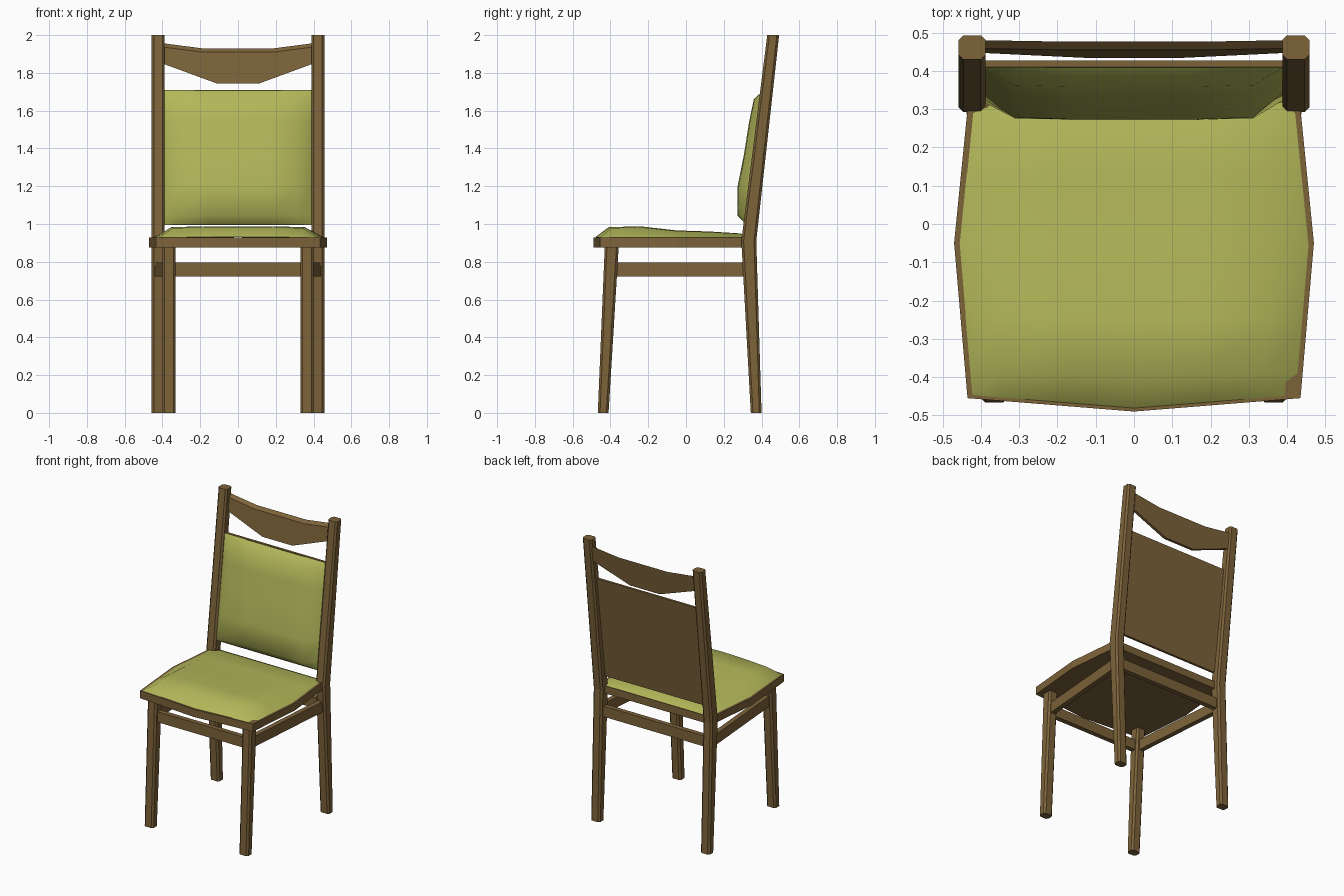
import bpy, bmesh, math

if "Cube" in bpy.data.objects:
    bpy.data.objects.remove(bpy.data.objects["Cube"])

def material(name, rgb):
    m = bpy.data.materials.new(name)
    m.diffuse_color = (*rgb, 1)
    m.use_nodes = True
    m.node_tree.nodes["Principled BSDF"].inputs["Base Color"].default_value = m.diffuse_color
    return m

WOOD = material("wood", (0.205, 0.125, 0.042))
FABRIC = material("green_fabric", (0.45, 0.475, 0.10))

def finish(name, bm, mat):
    bmesh.ops.recalc_face_normals(bm, faces=bm.faces)
    me = bpy.data.meshes.new(name)
    bm.to_mesh(me)
    bm.free()
    me.materials.append(mat)
    ob = bpy.data.objects.new(name, me)
    bpy.context.collection.objects.link(ob)
    return ob

def loft(name, rings, mat=WOOD):
    """Join equal-sized rings into a capped solid."""
    bm = bmesh.new()
    vs = [[bm.verts.new(p) for p in r] for r in rings]
    n = len(rings[0])
    for a, b in zip(vs, vs[1:]):
        for i in range(n):
            j = (i + 1) % n
            bm.faces.new((a[i], a[j], b[j], b[i]))
    bm.faces.new(vs[0])
    bm.faces.new(vs[-1])
    return finish(name, bm, mat)

def octagon(x0, x1, y0, y1, z, c=0.012):
    return [(x0 + c, y0, z), (x1 - c, y0, z), (x1, y0 + c, z), (x1, y1 - c, z),
            (x1 - c, y1, z), (x0 + c, y1, z), (x0, y1 - c, z), (x0, y0 + c, z)]

def bar(name, a, b, t, z0, z1):
    """Straight rail from a to b in plan."""
    dx, dy = b[0] - a[0], b[1] - a[1]
    l = math.hypot(dx, dy)
    nx, ny = -dy / l * t / 2, dx / l * t / 2
    plan = [(a[0] + nx, a[1] + ny), (b[0] + nx, b[1] + ny),
            (b[0] - nx, b[1] - ny), (a[0] - nx, a[1] - ny)]
    return loft(name, [[(x, y, z) for x, y in plan] for z in (z0, z1)])

def cushion(name, grid):
    """Smooth padded surface with a flat base."""
    bm = bmesh.new()
    vs = [[bm.verts.new(p) for p in row] for row in grid]
    for a, b in zip(vs, vs[1:]):
        for i in range(len(a) - 1):
            bm.faces.new((a[i], a[i + 1], b[i + 1], b[i]))
    bmesh.ops.holes_fill(bm, edges=bm.edges[:])
    ob = finish(name, bm, FABRIC)
    bpy.ops.object.select_all(action='DESELECT')
    ob.select_set(True)
    bpy.context.view_layer.objects.active = ob
    bpy.ops.object.shade_smooth_by_angle(angle=math.radians(75))
    return ob

# Legs, back posts and side rails
for side, s in (("right", 1), ("left", -1)):
    flip = lambda ring: [(s * x, y, z) for x, y, z in ring]
    loft(f"front_leg_{side}", [flip(octagon(0.33, 0.40, *r)) for r in
         ((-0.467, -0.41, 0), (-0.43, -0.356, 0.885))])
    loft(f"back_post_{side}", [flip(octagon(0.388, 0.458, *r)) for r in
         ((0.343, 0.40, 0), (0.293, 0.372, 0.91), (0.43, 0.493, 2.0))])
    bar(f"side_rail_{side}", (s * 0.367, -0.38), (s * 0.423, 0.325), 0.034, 0.722, 0.795)

# Front and back rails
bar("front_rail", (-0.35, -0.40), (0.35, -0.40), 0.034, 0.722, 0.795)
bar("back_rail", (-0.41, 0.34), (0.41, 0.34), 0.034, 0.722, 0.795)

# Seat board
half = [(0.435, -0.455), (0.47, -0.05), (0.435, 0.30), (0.39, 0.30), (0.39, 0.335)]
plan = [(0, -0.49)] + half + [(-x, y) for x, y in reversed(half)]
loft("seat_board", [[(x, y, z) for x, y in plan] for z in (0.875, 0.928)])

# Seat cushion: rows of y, half width, crown height, forward bow
ACROSS = [(-1, 0), (-0.8, 0.92), (-0.4, 1), (0, 1), (0.4, 1), (0.8, 0.92), (1, 0)]
rows = [(-0.447, 0.424, 0.93, 0.034), (-0.39, 0.429, 0.983, 0.02), (-0.24, 0.442, 0.988, 0.01),
        (-0.05, 0.458, 0.966, 0), (0.13, 0.44, 0.96, 0), (0.29, 0.424, 0.95, 0),
        (0.33, 0.385, 0.93, 0)]
cushion("seat_cushion", [[(t * w, y - bow * (1 - abs(t)), 0.927 + (z - 0.927) * h)
                          for t, h in ACROSS] for y, w, z, bow in rows])

# Backrest panel and its cushion
def panel_y(z):
    return 0.41 - 0.13 * (1.71 - z)

loft("backrest_panel", [[(x, panel_y(z) + d, z) for x, z in
     ((-0.39, 0.995), (0.39, 0.995), (0.39, 1.71), (-0.39, 1.71))] for d in (0, 0.017)])
rows = [(0.998, panel_y(0.998)), (1.045, 0.273), (1.2, 0.274), (1.37, 0.308),
        (1.54, 0.335), (1.66, 0.36), (1.706, panel_y(1.706))]
cushion("backrest_cushion", [[(t * 0.389, panel_y(z) + (y - panel_y(z)) * h - 0.001, z)
                              for t, h in ACROSS] for z, y in rows])

# Shaped top rail, its top edge sloping down to the front
def rail_ring(lift, dy):
    pts = [(-0.39, 1.936 + lift), (-0.19, 1.91 + lift), (0.19, 1.91 + lift), (0.39, 1.936 + lift),
           (0.39, 1.846), (0.115, 1.745), (-0.115, 1.745), (-0.39, 1.846)]
    return [(x, 0.455 - 0.13 * (1.91 - z) + dy, z) for x, z in pts]

loft("top_rail", [rail_ring(0, 0), rail_ring(0.02, 0.019)])
